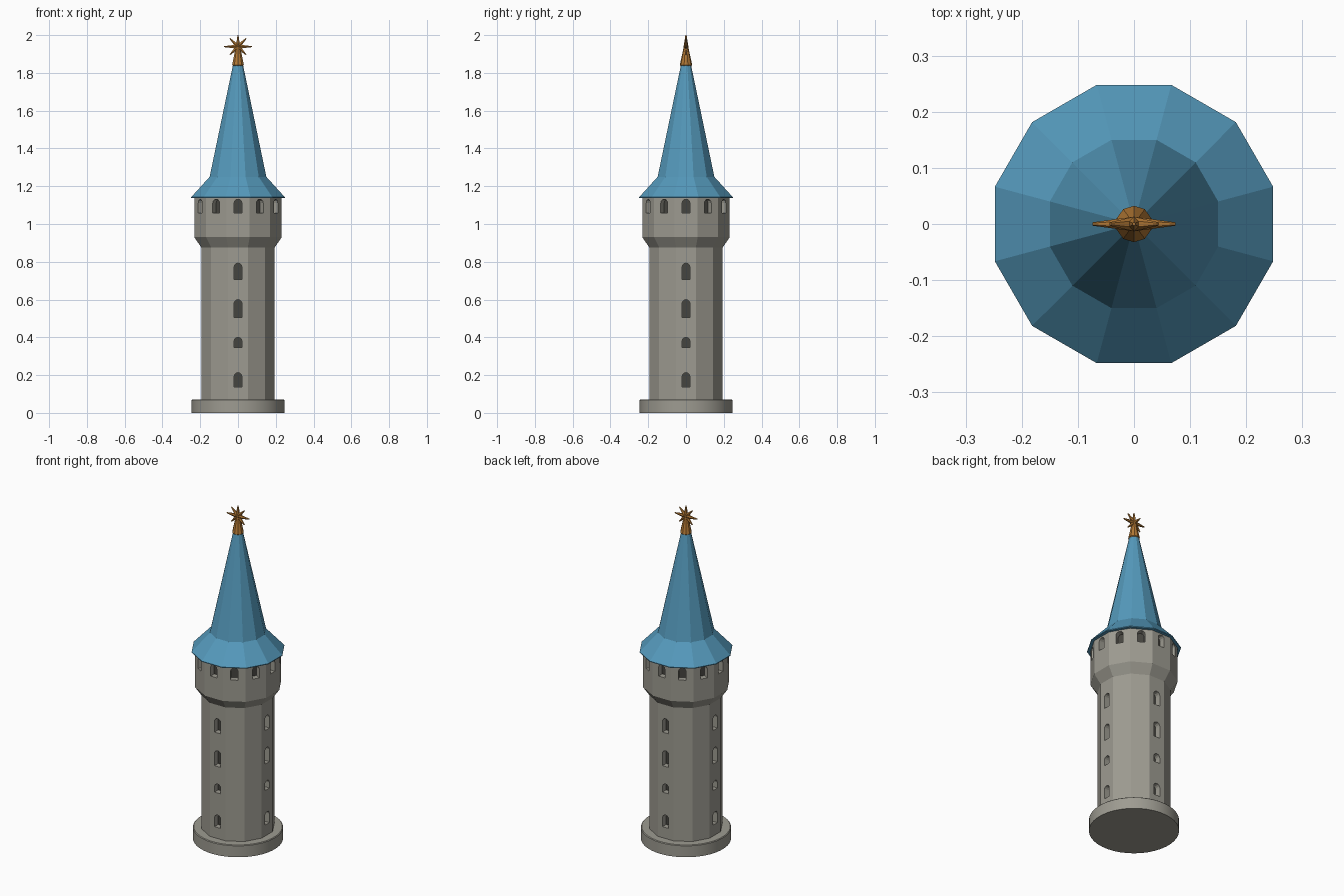
import bpy, bmesh, math
from mathutils import Matrix, Vector

if "Cube" in bpy.data.objects:
    bpy.data.objects.remove(bpy.data.objects["Cube"])

def material(name, rgb):
    m = bpy.data.materials.new(name)
    m.diffuse_color = (*rgb, 1)
    m.use_nodes = True
    m.node_tree.nodes["Principled BSDF"].inputs["Base Color"].default_value = m.diffuse_color
    return m

STONE = material("stone grey", (0.34, 0.33, 0.285))
DARK = material("dark opening", (0.06, 0.058, 0.05))
BLUE = material("roof blue", (0.09, 0.32, 0.50))
GOLD = material("gold", (0.45, 0.19, 0.035))

def finish(bm, name, *mats):
    bmesh.ops.recalc_face_normals(bm, faces=bm.faces[:])
    me = bpy.data.meshes.new(name)
    bm.to_mesh(me)
    bm.free()
    ob = bpy.data.objects.new(name, me)
    for m in mats:
        me.materials.append(m)
    bpy.context.collection.objects.link(ob)
    return ob

def stack(name, profile, sides, *mats):
    """Closed polygonal solid from (apothem, z) levels, flats facing the axes."""
    bm = bmesh.new()
    k = 1 / math.cos(math.pi / sides)
    rings = []
    for r, z in profile:
        rings.append([bm.verts.new((r * k * math.cos((i + .5) * math.tau / sides),
                                    r * k * math.sin((i + .5) * math.tau / sides), z))
                      for i in range(sides)])
    for a, b in zip(rings, rings[1:]):
        for i in range(sides):
            j = (i + 1) % sides
            bm.faces.new((a[i], a[j], b[j], b[i]))
    bm.faces.new(rings[0])
    bm.faces.new(rings[-1])
    return finish(bm, name, *mats)

def add_arch(bm, angle, apothem, z0, z1, width, depth):
    """Arched window prism cutting into the wall that faces the given angle."""
    w = width / 2
    pts = [(-w, z0), (w, z0)]
    pts += [(w * math.cos(t * math.pi / 6), z1 - w + w * math.sin(t * math.pi / 6)) for t in range(7)]
    rot = Matrix.Rotation(angle, 3, 'Z')
    near, far = [[bm.verts.new(rot @ Vector((x, y, z))) for y, z in pts]
                 for x in (apothem + .03, apothem - depth)]
    n = len(pts)
    for i in range(n):
        j = (i + 1) % n
        bm.faces.new((near[i], near[j], far[j], far[i]))
    bm.faces.new(near)
    bm.faces.new(far)

# Round foot
foot = stack("base_disc", [(.245, 0), (.245, .068), (.241, .072)], 40, STONE)
foot.data.shade_smooth()
bpy.context.view_layer.objects.active = foot
foot.select_set(True)
bpy.ops.object.shade_smooth_by_angle(angle=math.radians(30))

# Twelve-sided tower with a wider gallery
SHAFT, GALLERY = .194, .231
tower = stack("tower_wall", [(SHAFT, .06), (SHAFT, .875), (GALLERY, .93), (GALLERY, 1.145)],
              12, STONE, DARK)

# Window recesses: four columns on the shaft, one per face on the gallery
bm = bmesh.new()
for q in range(4):
    for z0, z1 in ((.138, .213), (.346, .40), (.505, .60), (.707, .793)):
        add_arch(bm, q * math.pi / 2, SHAFT, z0, z1, .042, .035)
for q in range(12):
    add_arch(bm, q * math.pi / 6, GALLERY, 1.058, 1.131, .042, .035)
cutter = finish(bm, "window_cutter", STONE)
cutter.hide_render = True
mod = tower.modifiers.new("windows", 'BOOLEAN')
mod.object = cutter
mod.solver = 'EXACT'
cut = bpy.data.meshes.new_from_object(tower.evaluated_get(bpy.context.evaluated_depsgraph_get()))
tower.modifiers.clear()
tower.data = cut
bpy.data.objects.remove(cutter)

# Dark backs of the recesses: outward walls lying behind the outer wall plane
for p in cut.polygons:
    wall = SHAFT if p.center.z < .9 else GALLERY
    behind = .1 < p.normal.dot(p.center * Vector((1, 1, 0))) < wall - .015
    p.material_index = 1 if abs(p.normal.z) < .1 and behind else 0

# Flared spire
stack("roof", [(.248, 1.138), (.248, 1.142), (.15, 1.25), (.026, 1.845)], 12, BLUE)

# Finial: tapered stem and eight-rayed star
stack("finial_stem", [(.022, 1.832), (.031, 1.842), (.012, 1.935), (.001, 1.96)], 10, GOLD)
bm = bmesh.new()
for i in range(8):
    length = .074 if i % 4 == 0 else .061
    ray = Matrix.Rotation(i * math.pi / 4, 4, 'Y') @ Matrix.Rotation(math.pi / 2, 4, 'Y')
    place = Matrix.Translation((0, 0, 1.939)) @ ray @ Matrix.Translation((0, 0, length / 2))
    bmesh.ops.create_cone(bm, cap_ends=True, segments=6, radius1=.013, radius2=.003,
                          depth=length, matrix=place)
finish(bm, "finial_star", GOLD)
